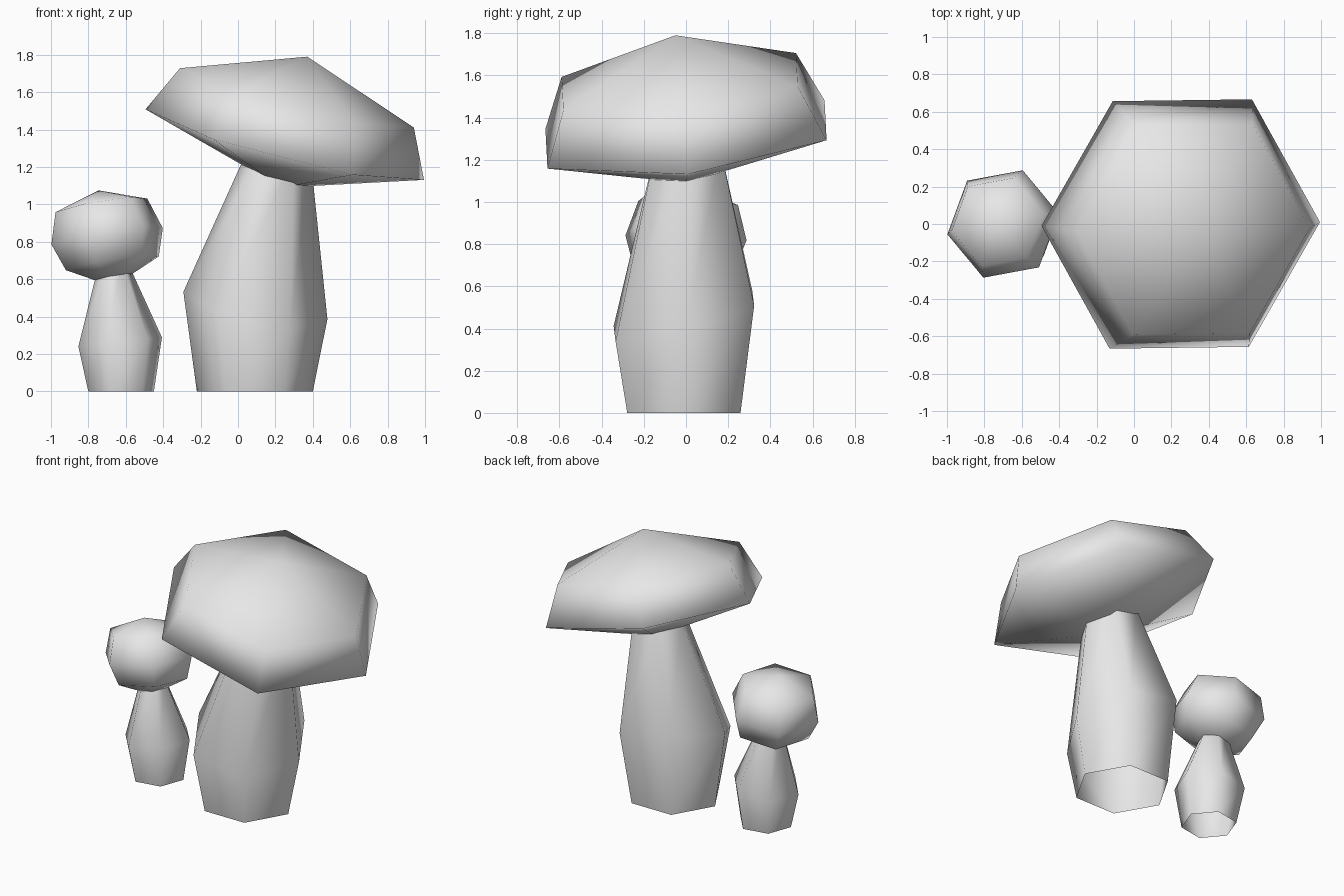
import bpy, bmesh, math
from mathutils import Vector

cube = bpy.data.objects.get("Cube")
if cube:
    bpy.data.objects.remove(cube)

grey = bpy.data.materials.new("pale_grey")
grey.use_nodes = True
grey.diffuse_color = (0.8, 0.8, 0.8, 1)
grey.node_tree.nodes["Principled BSDF"].inputs["Base Color"].default_value = (0.8, 0.8, 0.8, 1)


def loft(name, rings, turn=0, top=None, bottom=None):
    """Join six-sided rings (centre, radius, x slope, y slope), lowest first."""
    bm = bmesh.new()
    loops = []
    for centre, radius, slope_x, slope_y in rings:
        normal = Vector((-slope_x, -slope_y, 1))
        tilt = Vector((0, 0, 1)).rotation_difference(normal)
        loop = []
        for i in range(6):
            a = math.radians(turn + 60 * i)
            p = Vector((math.cos(a), math.sin(a), 0)) * radius
            loop.append(bm.verts.new(Vector(centre) + tilt @ p))
        loops.append(loop)
    for low, high in zip(loops, loops[1:]):
        for i in range(6):
            j = (i + 1) % 6
            bm.faces.new((low[i], low[j], high[j], high[i]))
    # Fans close the ends that have a tip
    for tip, loop in ((top, loops[-1]), (bottom, loops[0])):
        if tip:
            v = bm.verts.new(tip)
            for i in range(6):
                bm.faces.new((loop[i], loop[(i + 1) % 6], v))
    bmesh.ops.recalc_face_normals(bm, faces=bm.faces)
    mesh = bpy.data.meshes.new(name)
    bm.to_mesh(mesh)
    bm.free()
    mesh.materials.append(grey)
    mesh.shade_smooth()
    obj = bpy.data.objects.new(name, mesh)
    bpy.context.collection.objects.link(obj)


# Large mushroom: open-ended stem and leaning cap
loft("large_stem", [
    ((0.09, -0.01, 0), 0.31, 0, 0),
    ((0.093, -0.01, 0.46), 0.392, -0.196, 0.265),
    ((0.21, 0.01, 1.25), 0.178, 0, 0),
])
loft("large_cap", [
    ((0.235, 0, 1.135), 0.15, -0.255, 0.105),
    ((0.25, 0, 1.32), 0.768, -0.255, 0.105),
    ((0.315, -0.03, 1.57), 0.645, -0.255, 0.105),
], top=(0.37, -0.05, 1.79), bottom=(0.235, 0, 1.135))

# Small mushroom, turned a little and leaning the other way
loft("small_stem", [
    ((-0.625, 0, 0), 0.178, 0, 0),
    ((-0.63, 0, 0.265), 0.228, 0.11, 0),
    ((-0.667, 0, 0.7), 0.074, 0, 0),
], turn=10)
loft("small_cap", [
    ((-0.67, -0.01, 0.61), 0.1, 0.165, -0.1),
    ((-0.672, -0.01, 0.685), 0.255, 0.165, -0.1),
    ((-0.70, 0, 0.83), 0.306, 0.165, -0.1),
    ((-0.73, 0.01, 0.995), 0.252, 0.165, -0.1),
], turn=10, top=(-0.745, 0.015, 1.075), bottom=(-0.67, -0.01, 0.61))
